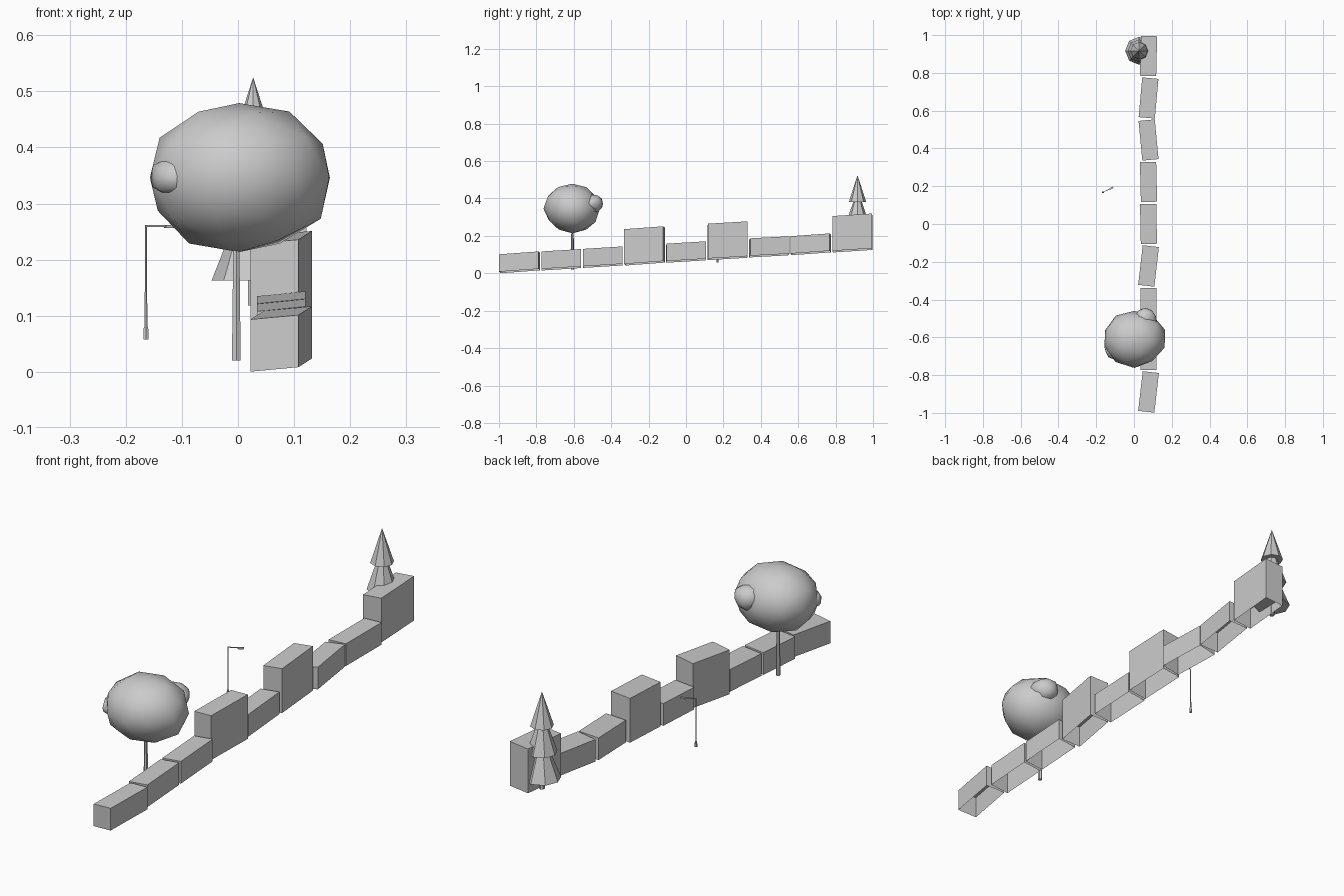
import bpy, bmesh, math, random
from mathutils import Vector, Matrix

if "Cube" in bpy.data.objects:
    bpy.data.objects.remove(bpy.data.objects["Cube"])

random.seed(4)


def ground(x, y):
    return max(0.0, 0.062 * (y + 1) + 0.1 * (x - 0.025))


def finish(name, bm, smooth=False):
    bmesh.ops.recalc_face_normals(bm, faces=bm.faces[:])
    mesh = bpy.data.meshes.new(name)
    bm.to_mesh(mesh)
    bm.free()
    for p in mesh.polygons:
        p.use_smooth = smooth
    ob = bpy.data.objects.new(name, mesh)
    bpy.context.collection.objects.link(ob)
    return ob


def cone(bm, x, y, z0, z1, r0, r1, sides):
    m = Matrix.Translation((x, y, (z0 + z1) / 2))
    bmesh.ops.create_cone(bm, cap_ends=True, segments=sides, radius1=r0,
                          radius2=r1, depth=z1 - z0, matrix=m)


def wall_block(name, y, lean, level):
    """Open-bottomed block sheared to follow the sloping ground."""
    h, a = 0.093, -math.atan2(lean, 0.21)
    bm = bmesh.new()
    bmesh.ops.create_cube(bm, size=1)
    base = [f for f in bm.faces if f.normal.z < -0.5]
    bmesh.ops.delete(bm, geom=base, context='FACES_ONLY')
    for v in bm.verts:
        p = Matrix.Rotation(a, 3, 'Z') @ Vector((v.co.x * 0.086, v.co.y * 0.211, 0))
        x, yy = 0.077 + p.x, y + p.y
        v.co = (x, yy, ground(x, yy) + h * (level + v.co.z + 0.5))
    finish(name, bm)


# Winding wall, with three double-height segments
leans = [0.024, 0.0, 0.0, 0.024, -0.004, -0.005, -0.02, 0.019, 0.005]
for i, lean in enumerate(leans):
    yc = -0.889 + i * 0.2223
    wall_block(f"wall_segment_{i + 1}", yc, lean, 0)
    if i in (3, 5, 8):
        wall_block(f"raised_segment_{i + 1}", yc, lean, 1)


# Round tree: tapered trunk and lumpy smooth crown
bm = bmesh.new()
cone(bm, -0.003, -0.607, 0.02, 0.25, 0.009, 0.006, 6)
finish("tree_trunk", bm)


def leaf_clump(name, centre, radii, jitter):
    bm = bmesh.new()
    bmesh.ops.create_icosphere(bm, subdivisions=2, radius=1)
    for v in bm.verts:
        k = 1 + random.uniform(-jitter, jitter)
        v.co = Vector(centre) + Vector([c * r * k for c, r in zip(v.co, radii)])
    finish(name, bm, True)


leaf_clump("tree_crown", (0.002, -0.607, 0.346), (0.166, 0.151, 0.135), 0.035)
leaf_clump("crown_lump_right", (0.06, -0.505, 0.372), (0.062, 0.062, 0.05), 0.08)
leaf_clump("crown_lump_left", (-0.107, -0.665, 0.347), (0.048, 0.05, 0.038), 0.08)

# Pine: short trunk and three faceted tiers
bm = bmesh.new()
cone(bm, 0.027, 0.917, 0.118, 0.18, 0.011, 0.010, 6)
finish("pine_trunk", bm)
for i, (z0, z1, r0, r1) in enumerate([(0.163, 0.31, 0.074, 0.016),
                                      (0.272, 0.42, 0.060, 0.010),
                                      (0.382, 0.525, 0.046, 0.0)]):
    bm = bmesh.new()
    cone(bm, 0.027, 0.917, z0, z1, r0, r1, 8)
    finish(f"pine_tier_{i + 1}", bm)

# Street lamp: footing, pole, arm and lamp head
lx, ly = -0.164, 0.168
bm = bmesh.new()
cone(bm, lx, ly, 0.058, 0.08, 0.0055, 0.0045, 6)
cone(bm, lx, ly, 0.08, 0.262, 0.0028, 0.002, 6)
finish("lamp_pole", bm)


def bar(name, start, end, w, h, z):
    """Horizontal bar along the arm direction."""
    d = Vector((0.9, 0.44, 0)).normalized()
    mid = Vector((lx, ly, z)) + d * (start + end) / 2
    m = (Matrix.Translation(mid) @ Matrix.Rotation(math.atan2(d.y, d.x), 4, 'Z')
         @ Matrix.Diagonal((end - start, w, h, 1)))
    bm = bmesh.new()
    bmesh.ops.create_cube(bm, size=1, matrix=m)
    finish(name, bm)


bar("lamp_arm", 0.0, 0.045, 0.003, 0.003, 0.26)
bar("lamp_head", 0.038, 0.06, 0.009, 0.006, 0.259)
